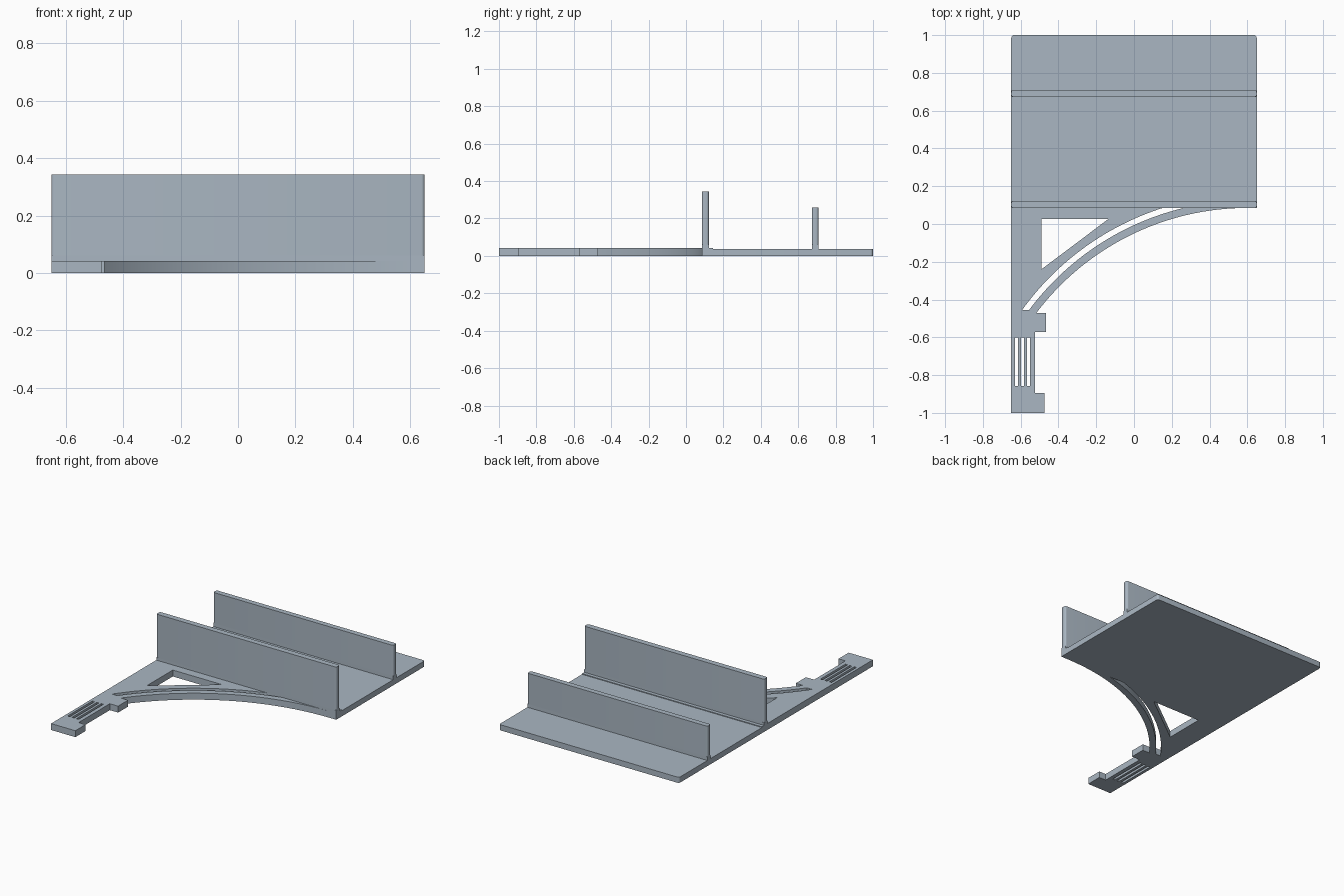
import bpy, math

if "Cube" in bpy.data.objects:
    bpy.data.objects.remove(bpy.data.objects["Cube"])

steel = bpy.data.materials.new("blue grey")
steel.diffuse_color = (0.40, 0.47, 0.54, 1)
steel.use_nodes = True
steel.node_tree.nodes["Principled BSDF"].inputs["Base Color"].default_value = steel.diffuse_color


def slab(name, loops, z0, z1):
    """Extrude a flat outline (first loop) with holes (other loops) from z0 to z1."""
    curve = bpy.data.curves.new(name, 'CURVE')
    curve.dimensions = '2D'
    curve.fill_mode = 'BOTH'
    curve.extrude = (z1 - z0) / 2
    for pts in loops:
        s = curve.splines.new('POLY')
        s.points.add(len(pts) - 1)
        for p, (x, y) in zip(s.points, pts):
            p.co = (x, y, 0, 1)
        s.use_cyclic_u = True
    ob = bpy.data.objects.new(name, curve)
    bpy.context.collection.objects.link(ob)
    ob.location.z = (z0 + z1) / 2
    bpy.ops.object.select_all(action='DESELECT')
    ob.select_set(True)
    bpy.context.view_layer.objects.active = ob
    bpy.ops.object.convert(target='MESH')
    ob = bpy.context.object
    ob.data.materials.clear()
    ob.data.materials.append(steel)
    bpy.ops.object.shade_smooth_by_angle(angle=math.radians(25))
    return ob


def rect(x0, x1, y0, y1):
    return [(x0, y0), (x1, y0), (x1, y1), (x0, y1)]


def rounded(x0, x1, y0, y1, r, front=True):
    """Rectangle with rounded back corners, and front corners if wanted."""
    pts = []
    for cx, cy, a in ((x1 - r, y1 - r, 0), (x0 + r, y1 - r, 90),
                      (x0 + r, y0 + r, 180), (x1 - r, y0 + r, 270)):
        if a >= 180 and not front:
            pts.append((x0 if a == 180 else x1, y0))
            continue
        for i in range(6):
            t = math.radians(a + 18 * i)
            pts.append((cx + r * math.cos(t), cy + r * math.sin(t)))
    return pts


CX, CY = 0.6, -1.315      # shared centre of the brace arcs


def arc(r, y_start, y_end, n=32):
    """Arc left of the centre, running between two heights."""
    a0 = math.pi - math.asin((y_start - CY) / r)
    a1 = math.pi - math.asin(min(1, (y_end - CY) / r))
    return [(CX + r * math.cos(a0 + (a1 - a0) * i / n),
             CY + r * math.sin(a0 + (a1 - a0) * i / n)) for i in range(n + 1)]


# Bracket: arm with clip notches, curved brace and the strip under the front wall
W, SEAM = 0.65, 0.145
outline = [(-W, SEAM), (-W, -1), (-0.475, -1), (-0.475, -0.895), (-0.525, -0.895),
           (-0.525, -0.573), (-0.465, -0.573), (-0.465, -0.47)]
outline += arc(1.40, -0.47, 0.085) + [(W, 0.085), (W, SEAM)]
curved_slot = arc(1.44, -0.455, 0.086) + arc(1.47, -0.455, 0.086)[::-1]
triangle = [(-0.49, 0.027), (-0.135, 0.027), (-0.49, -0.24)]
grip_slots = [rect(x, x + 0.016, -0.858, -0.6) for x in (-0.631, -0.599, -0.567)]
slab("bracket", [outline, curved_slot, triangle] + grip_slots, 0, 0.042)

# Shelf plate behind the bracket
slab("shelf_plate", [rounded(-W, W, SEAM, 1, 0.015, front=False)], 0, 0.037)

# Upright walls: square foot below, rounded ends above
for name, y0, y1, base, top in (("front_wall", 0.085, 0.122, 0.042, 0.343),
                                ("rear_wall", 0.673, 0.708, 0.037, 0.26)):
    slab(name + "_foot", [rect(-W, W, y0, y1)], base, 0.06)
    slab(name, [rounded(-W, W, y0, y1, 0.012)], 0.06, top)
